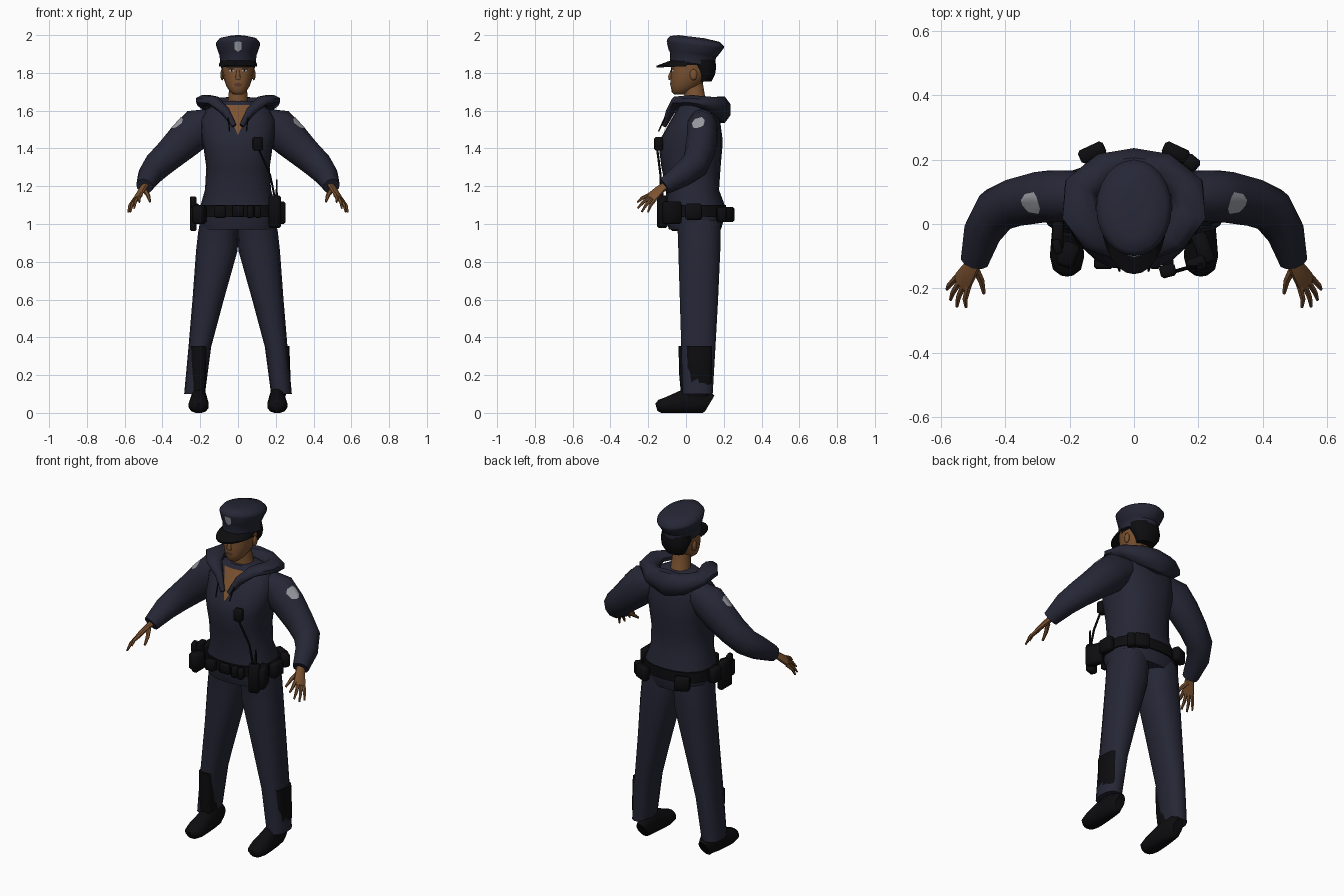
import bpy, bmesh
from math import sin, cos, pi, radians, copysign
from mathutils import Vector, Matrix
from mathutils.bvhtree import BVHTree

if "Cube" in bpy.data.objects:
    bpy.data.objects.remove(bpy.data.objects["Cube"])


def material(name, r, g, b):
    m = bpy.data.materials.new(name)
    m.use_nodes = True
    m.diffuse_color = (r, g, b, 1)
    shader = m.node_tree.nodes["Principled BSDF"]
    shader.inputs["Base Color"].default_value = (r, g, b, 1)
    shader.inputs["Roughness"].default_value = 0.8
    return m


NAVY = material("navy cloth", .019, .020, .036)
BLACK = material("black leather", .004, .004, .005)
SKIN = material("brown skin", .20, .085, .03)
LIP = material("dark lip", .11, .04, .022)
SILVER = material("silver badge", .32, .33, .36)
WHITE = material("eye white", .45, .42, .38)


def finish(name, bm, mat, angle=50):
    bmesh.ops.recalc_face_normals(bm, faces=bm.faces)
    mesh = bpy.data.meshes.new(name)
    bm.to_mesh(mesh)
    mesh.materials.append(mat)
    mesh.shade_smooth()
    mesh.set_sharp_from_angle(angle=radians(angle))
    obj = bpy.data.objects.new(name, mesh)
    bpy.context.scene.collection.objects.link(obj)
    return bm


def place(name, bm, mat, pair=False):
    """Add a part, or a left and right pair mirrored over x."""
    if not pair:
        return finish(name, bm, mat)
    other = bm.copy()
    bmesh.ops.scale(other, vec=(-1, 1, 1), verts=other.verts)
    finish("right_" + name, other, mat)
    return finish("left_" + name, bm, mat)


def skin_rings(rings, closed=True):
    bm = bmesh.new()
    rows = [[bm.verts.new(p) for p in ring] for ring in rings]
    n = len(rows[0])
    for a, b in zip(rows, rows[1:]):
        for i in range(n if closed else n - 1):
            j = (i + 1) % n
            bm.faces.new((a[i], a[j], b[j], b[i]))
    if closed:
        bm.faces.new(rows[0])
        bm.faces.new(rows[-1])
    return bm


def loft(name, sections, mat, pair=False, n=16, power=1, tilt=0):
    """Stack oval sections: height, centre x, half width, front y, back y."""
    rings = []
    for z, cx, w, front, back in sections:
        ring = []
        for i in range(n):
            a = 2 * pi * i / n
            c, s = [copysign(abs(t) ** power, t) for t in (cos(a), sin(a))]
            y = (front + back) / 2 + s * (back - front) / 2
            ring.append((cx + w * c, y, z + tilt * y))
        rings.append(ring)
    return place(name, skin_rings(rings), mat, pair)


def tube(name, path, mat, pair=False, n=8, ref=(0, 0, 1), floor=-9):
    """Sweep ovals along points: position, side radius, radius toward ref."""
    pts = [Vector(p[:3]) for p in path]
    rings = []
    for i, p in enumerate(path):
        t = (pts[min(i + 1, len(pts) - 1)] - pts[max(i - 1, 0)]).normalized()
        u = t.cross(Vector(ref)).normalized()
        v = u.cross(t)
        ring = []
        for k in range(n):
            a = 2 * pi * (k + .5) / n
            q = pts[i] + u * p[3] * cos(a) + v * p[4] * sin(a)
            q.z = max(q.z, floor)
            ring.append(q)
        rings.append(ring)
    return place(name, skin_rings(rings), mat, pair)


def box(name, centre, size, mat, turn=0, pair=False):
    bm = bmesh.new()
    bmesh.ops.create_cube(bm, size=1)
    bmesh.ops.scale(bm, vec=size, verts=bm.verts)
    bmesh.ops.bevel(bm, geom=bm.edges[:], offset=min(size) * .2, segments=1, affect='EDGES')
    bmesh.ops.transform(bm, verts=bm.verts,
                        matrix=Matrix.Translation(centre) @ Matrix.Rotation(radians(turn), 4, 'Z'))
    return place(name, bm, mat, pair)


def ball(name, centre, size, mat, pair=False):
    bm = bmesh.new()
    bmesh.ops.create_uvsphere(bm, u_segments=10, v_segments=6, radius=1)
    bmesh.ops.scale(bm, vec=size, verts=bm.verts)
    bmesh.ops.translate(bm, vec=centre, verts=bm.verts)
    return place(name, bm, mat, pair)


def decal(name, target, centre, rows, mat, pair=False, u=(1, 0, 0), v=(0, 0, 1), lift=.003):
    """Thin patch projected on a part; each row is height, from, to."""
    tree, u, v = BVHTree.FromBMesh(target), Vector(u).normalized(), Vector(v).normalized()
    out = u.cross(v)
    grid = []
    for h, a, b in rows:
        line = []
        for k in range(7):
            start = Vector(centre) + v * h + u * (a + (b - a) * k / 6) + out * .3
            hit = tree.ray_cast(start, -out)[0] or start - out * .3
            line.append(hit + out * lift)
        grid.append(line)
    return place(name, skin_rings(grid, closed=False), mat, pair)


# Jacket body and sleeves
jacket = loft("jacket", [
    (.97, 0, .195, -.09, .185), (1.04, 0, .205, -.11, .205), (1.1, 0, .198, -.11, .205),
    (1.18, 0, .175, -.105, .175), (1.3, 0, .168, -.13, .183), (1.4, 0, .182, -.143, .192),
    (1.46, 0, .195, -.13, .192), (1.55, 0, .2, -.08, .18), (1.61, 0, .165, -.045, .165),
    (1.65, 0, .085, -.02, .12)], NAVY, n=20, power=.85)
sleeve = tube("sleeve", [
    (.13, .085, 1.545, .07, .07), (.21, .087, 1.51, .084, .105), (.28, .085, 1.445, .083, .098),
    (.36, .07, 1.37, .078, .085), (.425, .045, 1.31, .072, .078), (.468, -.02, 1.26, .062, .066),
    (.495, -.115, 1.2, .045, .045)], NAVY, True, n=10)
decal("shoulder_patch", sleeve, (.31, .065, 1.52),
      [(-.035, -.008, .008), (-.02, -.028, .028), (.02, -.034, .034), (.038, -.018, .018)],
      SILVER, True, u=(0, 1, 0), v=(-1, 0, 1))

# Open neckline, drawstrings and the lowered hood
decal("chest_skin", jacket, (0, 0, 1.56),
      [(-.085, -.002, .002), (-.04, -.022, .022), (.02, -.045, .045), (.07, -.068, .068)],
      SKIN, lift=.006)
tube("drawstring", [(.055, -.1, 1.59, .004, .004), (.045, -.145, 1.49, .004, .004)],
     BLACK, True, n=5, ref=(0, 1, 0))
half = [(.02, -.115, 1.52, .012, .012), (.065, -.085, 1.595, .022, .025),
        (.125, -.045, 1.65, .045, .028), (.17, .03, 1.655, .058, .03),
        (.165, .11, 1.64, .058, .038), (.095, .172, 1.615, .052, .06)]
tube("hood", half + [(0, .185, 1.605, .055, .075)] + [(-p[0],) + p[1:] for p in reversed(half)],
     NAVY, n=8)

# Neck and head
tube("neck", [(0, .06, 1.58, .075, .075), (0, .05, 1.65, .055, .056),
              (0, .035, 1.75, .045, .055)], SKIN, n=12, ref=(0, 1, 0))
head = loft("head", [
    (1.685, 0, .022, -.062, -.01), (1.7, 0, .042, -.076, .02), (1.73, 0, .062, -.08, .07),
    (1.77, 0, .076, -.082, .11), (1.81, 0, .083, -.08, .13), (1.88, 0, .085, -.08, .14)],
    SKIN, power=.9)
tube("nose", [(0, -.074, 1.815, .007, .007), (0, -.086, 1.78, .013, .01),
              (0, -.083, 1.764, .015, .009)], SKIN, ref=(0, 1, 0))
ball("ear", (.084, .04, 1.79), (.01, .02, .03), SKIN, True)
decal("eye", head, (.034, 0, 1.812),
      [(-.005, -.008, .008), (0, -.016, .016), (.006, -.009, .009)], WHITE, True)
decal("iris", head, (.033, 0, 1.812), [(-.005, -.005, .005), (.006, -.005, .005)],
      BLACK, True, lift=.004)
decal("eyelid", head, (.034, 0, 1.819), [(-.002, -.018, .02), (.003, -.014, .016)],
      BLACK, True, lift=.004)
decal("eyebrow", head, (.036, 0, 1.836), [(-.003, -.02, .022), (.004, -.018, .016)], BLACK, True)
decal("lips", head, (0, 0, 1.738),
      [(-.009, -.012, .012), (0, -.025, .025), (.008, -.01, .01)], LIP)

# Short hair below the cap
loft("hair_back", [(1.755, 0, .055, .06, .135), (1.79, 0, .078, .06, .153),
                   (1.83, 0, .09, .03, .16), (1.87, 0, .09, .0, .155)], BLACK)
loft("hairline", [(1.842, 0, .087, -.075, .14), (1.88, 0, .09, -.08, .15)], BLACK)

# Peaked cap
cap = loft("cap", [
    (1.855, 0, .096, -.084, .155), (1.9, 0, .097, -.086, .158), (1.905, 0, .101, -.088, .165),
    (1.955, 0, .117, -.1, .2), (1.965, 0, .117, -.1, .2), (1.985, 0, .1, -.085, .18),
    (1.995, 0, .05, -.04, .1)], NAVY, n=24, tilt=-.12)
peak = []
for step in range(-6, 7):
    s, c = sin(step * radians(14)), cos(step * radians(14))
    inner = Vector((.09 * s, .03 - .105 * c, 1.868))
    outer = Vector((.102 * s, .02 - .176 * c, 1.846 - .008 * c))
    drop = Vector((0, 0, .01))
    peak.append([inner, outer, outer - drop, inner - drop])
place("cap_peak", skin_rings(peak), BLACK)
decal("cap_badge", cap, (0, 0, 1.94),
      [(-.026, -.004, .004), (-.015, -.018, .018), (.02, -.02, .02), (.025, -.01, .01)], SILVER)

# Hands, with the fingers fanned outward
across = Vector((.04, .03, -.03))
tube("palm", [(.488, -.1, 1.208, .018, .024), (.505, -.135, 1.185, .016, .028),
              (.53, -.175, 1.148, .013, .036), (.538, -.188, 1.135, .01, .033)],
     SKIN, True, ref=across)
tips = [("index", .522, -.258, 1.115), ("middle", .55, -.256, 1.083),
        ("ring", .57, -.235, 1.064), ("little", .581, -.202, 1.062)]
for i, (label, *tip) in enumerate(tips):
    root = Vector((.532, -.178, 1.142)) + across * (i - 1.5) * .3
    mid = root.lerp(Vector(tip), .55) + Vector((.006, -.004, .004))
    tube(label + "_finger", [(*root, .011, .011), (*mid, .009, .009), (*tip, .005, .005)],
         SKIN, True, n=6)
tube("thumb", [(.495, -.135, 1.18, .014, .014), (.475, -.175, 1.15, .011, .011),
               (.466, -.215, 1.118, .006, .006)], SKIN, True, n=6)

# Trousers
loft("trouser_leg", [
    (1.02, .1, .1, -.06, .185), (.95, .105, .107, -.046, .186), (.86, .112, .11, -.043, .184),
    (.6, .158, .083, -.035, .172), (.35, .202, .06, -.027, .158), (.1, .23, .055, -.02, .143)],
    NAVY, True, n=14, power=.85)

# Boots: the right shaft shows in front, the left one outside
loft("right_boot_shaft", [(.08, -.21, .035, -.025, .11), (.2, -.207, .04, -.036, .12),
                          (.355, -.207, .044, -.04, .13)], BLACK, n=12, power=.6)
loft("left_boot_shaft", [(.08, .212, .036, -.01, .115), (.16, .235, .044, .005, .14),
                         (.355, .23, .042, .0, .14)], BLACK, n=12, power=.6)
tube("boot", [(.205, .125, .05, .03, .05), (.206, .1, .065, .042, .07), (.207, .03, .065, .044, .08),
              (.208, -.04, .05, .05, .062), (.208, -.1, .04, .055, .046),
              (.208, -.14, .035, .045, .036), (.208, -.157, .03, .022, .02)],
     BLACK, True, n=12, floor=0)

# Duty belt with its pouches
loft("belt", [(1.038, 0, .212, -.118, .213), (1.1, 0, .207, -.118, .213)], BLACK, n=20, power=.85)
box("belt_buckle", (0, -.124, 1.068), (.06, .02, .058), BLACK)
for i, x in enumerate((-.095, .065, .105)):
    box("front_pouch_%d" % (i + 1), (x, -.122, 1.065), (.034 if i else .06, .035, .065), BLACK)
box("holster", (-.236, -.03, 1.045), (.034, .1, .165), BLACK)
box("pistol_grip", (-.238, -.07, 1.115), (.026, .045, .06), BLACK, turn=15)
box("side_pouch", (.215, -.075, 1.06), (.05, .1, .12), BLACK, turn=20)
box("right_side_pouch", (-.205, -.095, 1.05), (.06, .08, .1), BLACK, turn=-20)
box("hip_pouch", (.226, .04, 1.065), (.045, .09, .085), BLACK, pair=True)
box("back_pouch", (.13, .222, 1.05), (.085, .045, .08), BLACK, turn=-25, pair=True)
box("back_corner_pouch", (.178, .19, 1.05), (.05, .045, .08), BLACK, turn=-40)

# Radio with a shoulder microphone and cord
box("radio", (.195, -.125, 1.065), (.06, .045, .17), BLACK, turn=20)
tube("radio_antenna", [(.205, -.125, 1.13, .007, .007), (.205, -.125, 1.235, .005, .005)],
     BLACK, n=6, ref=(0, 1, 0))
box("microphone", (.105, -.145, 1.425), (.05, .04, .072), BLACK, turn=15)
tube("microphone_cord", [(.108, -.153, 1.4, .006, .006), (.135, -.145, 1.34, .006, .006),
                         (.17, -.135, 1.26, .006, .006), (.195, -.135, 1.14, .006, .006)],
     BLACK, n=6, ref=(0, 1, 0))
